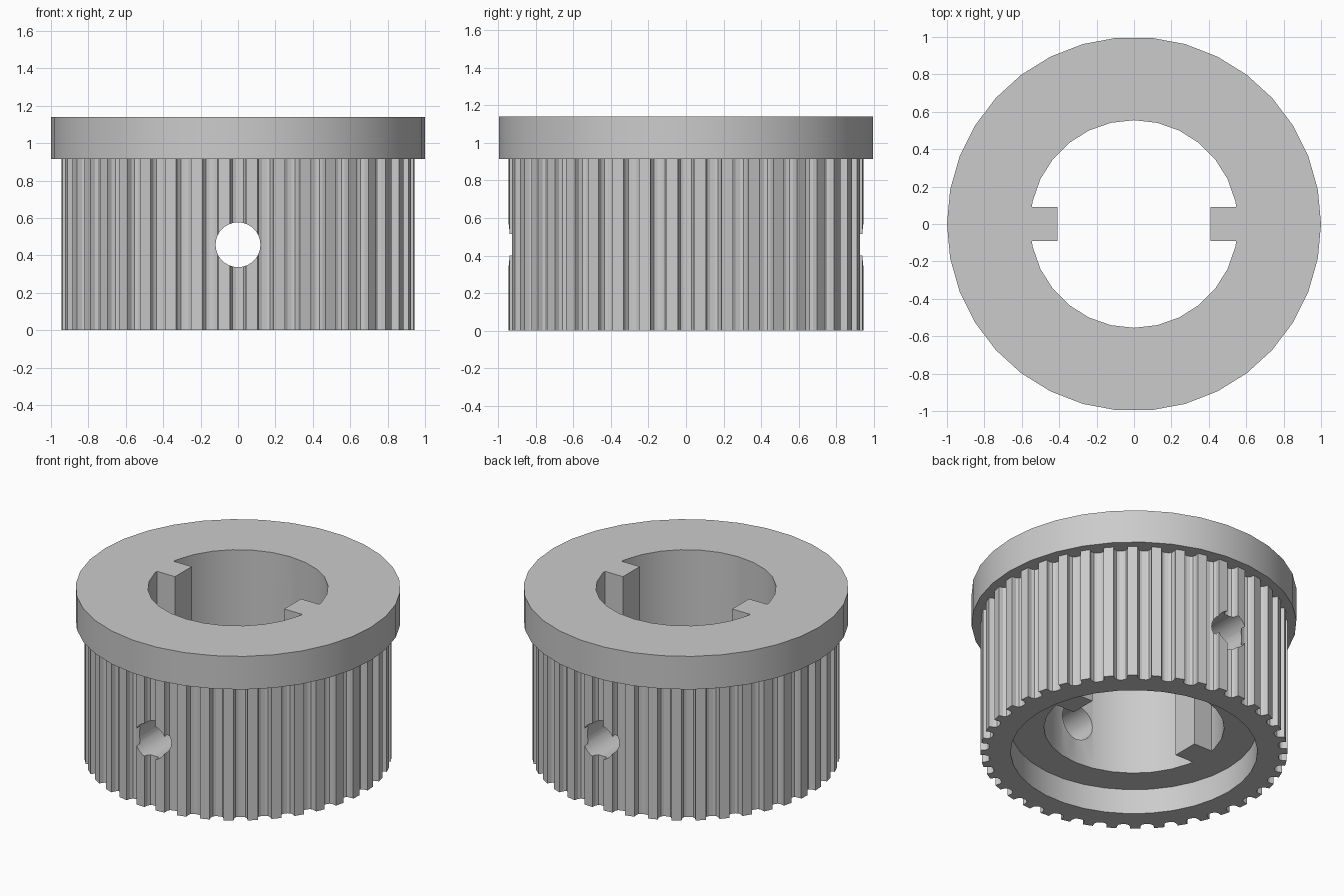
import bpy, bmesh, math

if "Cube" in bpy.data.objects:
    bpy.data.objects.remove(bpy.data.objects["Cube"])

TEETH = 40
GREY = bpy.data.materials.new("plain_grey")
GREY.diffuse_color = (0.6, 0.6, 0.6, 1)
GREY.use_nodes = True
GREY.node_tree.nodes["Principled BSDF"].inputs["Base Color"].default_value = GREY.diffuse_color


def prism(name, outline, z0, z1):
    """Extrude a closed xy outline from z0 to z1."""
    bm = bmesh.new()
    low = [bm.verts.new((x, y, z0)) for x, y in outline]
    high = [bm.verts.new((x, y, z1)) for x, y in outline]
    bm.faces.new(low[::-1])
    bm.faces.new(high)
    n = len(outline)
    for i in range(n):
        j = (i + 1) % n
        bm.faces.new((low[i], low[j], high[j], high[i]))
    bmesh.ops.recalc_face_normals(bm, faces=bm.faces)
    mesh = bpy.data.meshes.new(name)
    bm.to_mesh(mesh)
    bm.free()
    ob = bpy.data.objects.new(name, mesh)
    bpy.context.collection.objects.link(ob)
    mesh.materials.append(GREY)
    return ob


def circle(r, n):
    return [(r * math.cos(2 * math.pi * i / n), r * math.sin(2 * math.pi * i / n))
            for i in range(n)]


def combine(target, other, operation):
    """Apply a boolean and discard the helper object."""
    other.hide_render = True
    mod = target.modifiers.new(operation, 'BOOLEAN')
    mod.operation, mod.solver, mod.object = operation, 'EXACT', other
    bpy.context.view_layer.objects.active = target
    bpy.ops.object.modifier_apply(modifier=mod.name)
    bpy.data.objects.remove(other, do_unlink=True)


# Toothed drum: rounded grooves repeated around the rim
half = [(-0.043, 0.944), (-0.040, 0.915), (-0.030, 0.898), (-0.012, 0.891)]
groove = half + [(-t, r) for t, r in reversed(half)]
rim = []
for i in range(TEETH):
    a = 2 * math.pi * i / TEETH
    c, s = math.cos(a), math.sin(a)
    rim += [(r * c - t * s, r * s + t * c) for t, r in groove]
pulley = prism("toothed_pulley", rim, 0, 0.95)

# Retaining flange on top
combine(pulley, prism("flange", circle(1.0, 34), 0.915, 1.14), 'UNION')

# Recess in the underside
combine(pulley, prism("recess_cutter", circle(0.76, 34), -0.2, 0.17), 'DIFFERENCE')

# Bore with two square keys left in place
arc = [p for p in circle(0.555, 28) if p[1] > 0.1]
upper = [(0.41, 0.09), (0.547, 0.09)] + arc + [(-0.547, 0.09), (-0.41, 0.09)]
bore = upper + [(-x, -y) for x, y in upper]
combine(pulley, prism("bore_cutter", bore, -0.1, 1.4), 'DIFFERENCE')

# Set screw hole running front to back
screw = prism("screw_cutter", circle(0.12, 28), -1.3, 1.3)
screw.rotation_euler.x = math.pi / 2
screw.location.z = 0.457
bpy.context.view_layer.update()
combine(pulley, screw, 'DIFFERENCE')

# Smooth the round walls, keep corners crisp
pulley.select_set(True)
bpy.context.view_layer.objects.active = pulley
bpy.ops.object.shade_smooth_by_angle(angle=math.radians(20))
